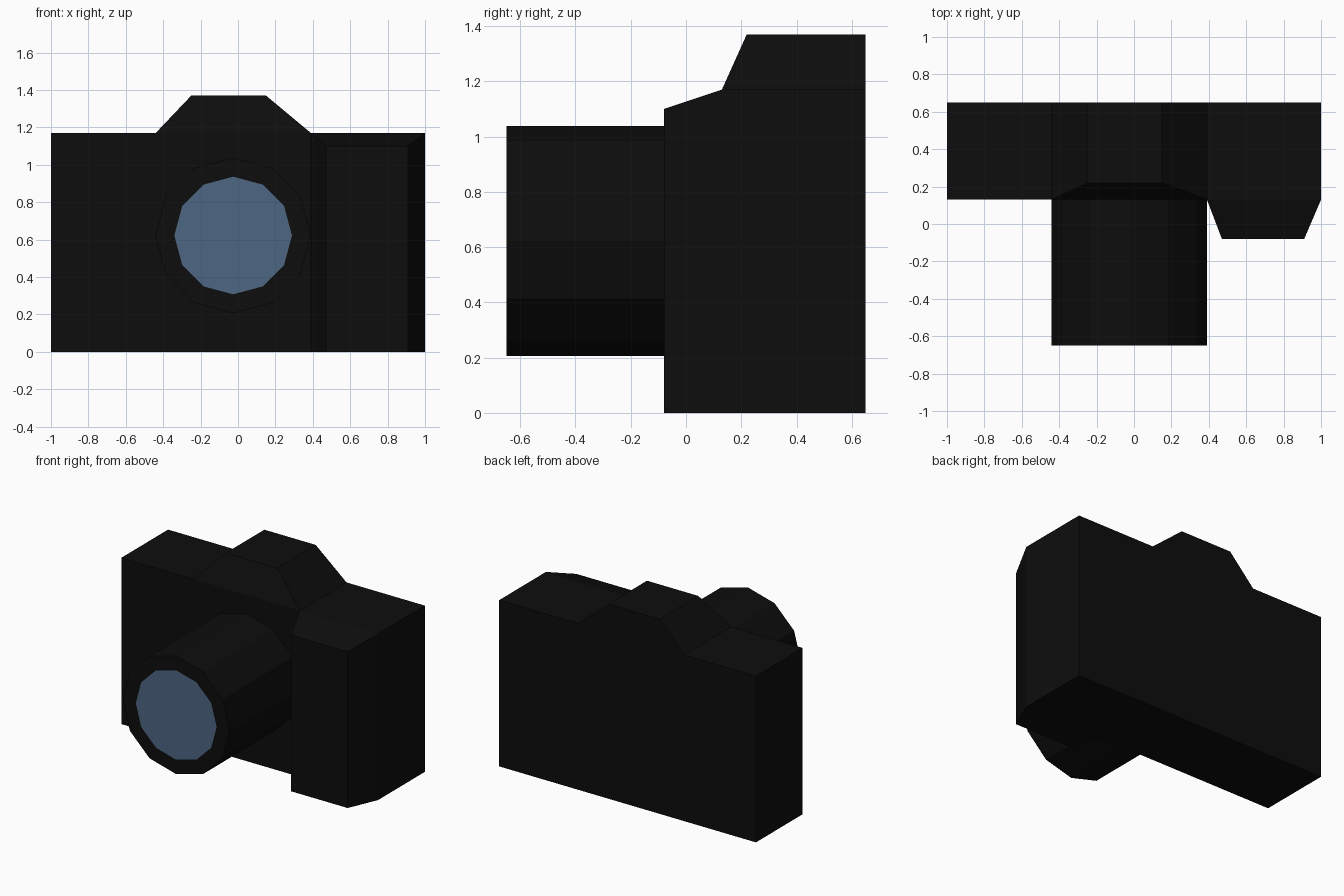
import bpy, bmesh, math
from mathutils import Matrix

if "Cube" in bpy.data.objects:
    bpy.data.objects.remove(bpy.data.objects["Cube"])


def material(name, rgb):
    m = bpy.data.materials.new(name)
    m.diffuse_color = (*rgb, 1)
    m.use_nodes = True
    m.node_tree.nodes["Principled BSDF"].inputs["Base Color"].default_value = m.diffuse_color
    return m


def finish(bm, name, *mats):
    bmesh.ops.recalc_face_normals(bm, faces=bm.faces[:])
    mesh = bpy.data.meshes.new(name)
    bm.to_mesh(mesh)
    bm.free()
    obj = bpy.data.objects.new(name, mesh)
    for m in mats:
        mesh.materials.append(m)
    bpy.context.collection.objects.link(obj)
    return obj


black = material("black_shell", (0.004, 0.004, 0.004))
blue = material("blue_glass", (0.075, 0.135, 0.225))

BACK, FRONT, TOP = 0.65, 0.13, 1.17

# Camera body: front outline with viewfinder hump, extruded from back to front
outline = [(-1, 0), (0.39, 0), (1, 0), (1, TOP), (0.39, TOP),
           (0.15, 1.37), (-0.25, 1.37), (-0.44, TOP), (-1, TOP)]
bm = bmesh.new()
back = [bm.verts.new((x, BACK, z)) for x, z in outline]
front = [bm.verts.new((x, FRONT, z)) for x, z in outline]
bm.faces.new(back)
bm.faces.new(front)
for i in range(len(outline)):
    j = (i + 1) % len(outline)
    bm.faces.new((back[i], back[j], front[j], front[i]))

# Slope the hump front and split it from the flat front
bmesh.ops.connect_verts(bm, verts=[front[4], front[7]])
bmesh.ops.connect_verts(bm, verts=[front[1], front[4]])
for v in front[5:7]:
    v.co.y = 0.22

# Hand grip: pull the right part of the front outward and taper it
grip = next(f for f in bm.faces if set(f.verts) == set(front[1:5]))
new = bmesh.ops.extrude_face_region(bm, geom=[grip])["geom"]
if grip.is_valid:
    bmesh.ops.delete(bm, geom=[grip], context='FACES_ONLY')
for v in (g for g in new if isinstance(g, bmesh.types.BMVert)):
    v.co.x = 0.91 if v.co.x > 0.7 else 0.47
    v.co.y = -0.08
    v.co.z = 1.10 if v.co.z > 0.5 else 0
finish(bm, "camera_body", black)

# Lens barrel: twelve-sided tube with an inset glass face on the front
bm = bmesh.new()
place = Matrix.Translation((-0.026, (FRONT - 0.65) / 2, 0.622)) @ Matrix.Rotation(math.pi / 2, 4, 'X')
bmesh.ops.create_cone(bm, cap_ends=True, segments=12, radius1=0.416, radius2=0.416,
                      depth=FRONT + 0.65, matrix=place)
caps = sorted((f for f in bm.faces if len(f.verts) == 12),
              key=lambda f: f.calc_center_median().y)
glass = caps[0]
bmesh.ops.delete(bm, geom=[caps[1]], context='FACES_ONLY')
bmesh.ops.inset_region(bm, faces=[glass], thickness=(0.416 - 0.311) * math.cos(math.pi / 12))
glass.material_index = 1
finish(bm, "lens", black, blue)
